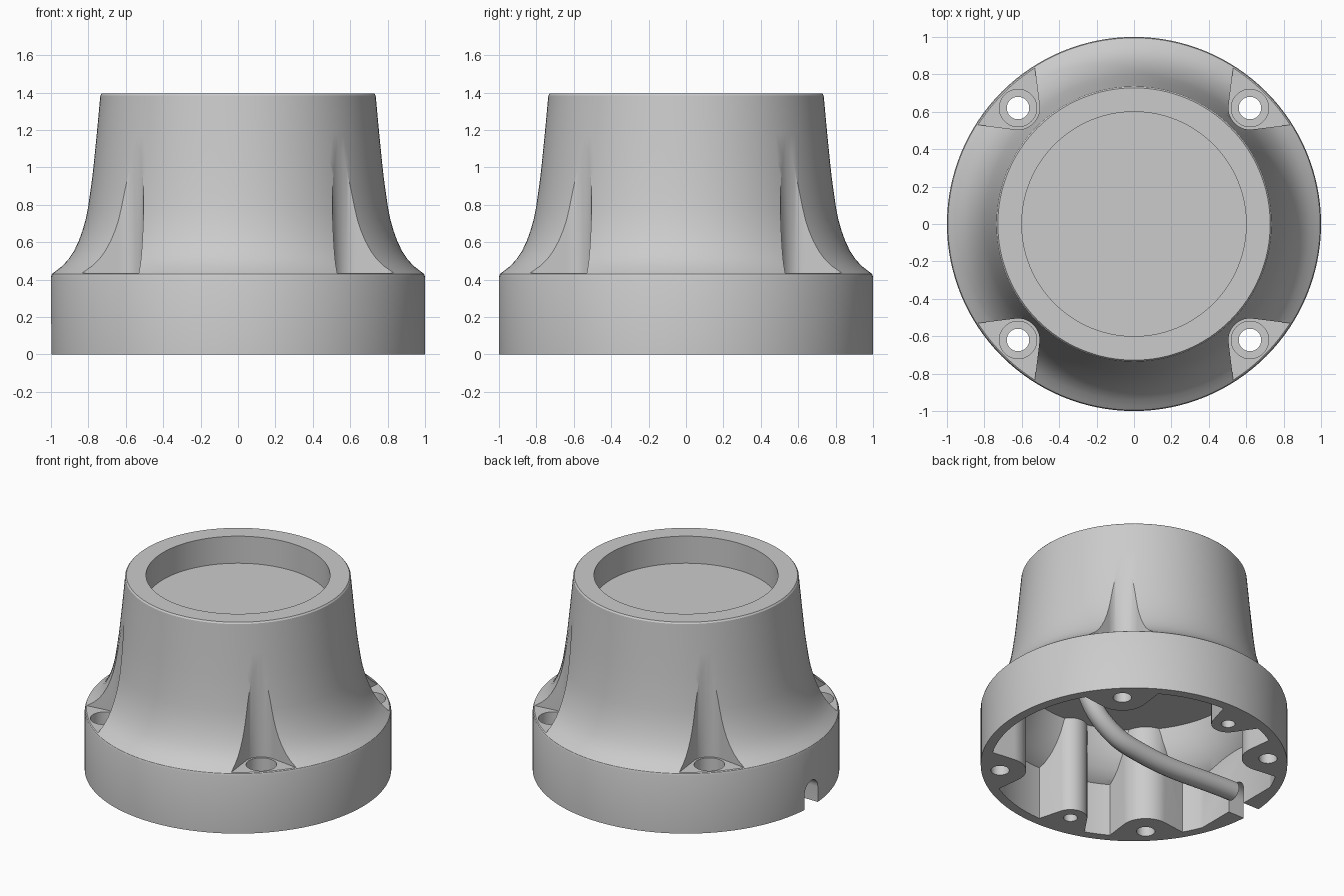
import bpy, bmesh
from math import sin, cos, pi, radians, atan2, hypot

if "Cube" in bpy.data.objects:
    bpy.data.objects.remove(bpy.data.objects["Cube"])

SEG = 128


def make(name, bm):
    bmesh.ops.recalc_face_normals(bm, faces=bm.faces)
    me = bpy.data.meshes.new(name)
    bm.to_mesh(me)
    bm.free()
    ob = bpy.data.objects.new(name, me)
    bpy.context.collection.objects.link(ob)
    return ob


def lathe(name, profile):
    """Closed solid of revolution from (radius, z) points, capped at both ends."""
    bm = bmesh.new()
    rings = [[bm.verts.new((r * cos(2 * pi * i / SEG), r * sin(2 * pi * i / SEG), z))
              for i in range(SEG)] for r, z in profile]
    for a, b in zip(rings, rings[1:]):
        for i in range(SEG):
            j = (i + 1) % SEG
            bm.faces.new((a[i], a[j], b[j], b[i]))
    bm.faces.new(rings[0])
    bm.faces.new(rings[-1])
    return make(name, bm)


def prism(name, pts, z0, z1):
    bm = bmesh.new()
    low = [bm.verts.new((x, y, z0)) for x, y in pts]
    top = [bm.verts.new((x, y, z1)) for x, y in pts]
    n = len(pts)
    for i in range(n):
        j = (i + 1) % n
        bm.faces.new((low[i], low[j], top[j], top[i]))
    bm.faces.new(low)
    bm.faces.new(top)
    return make(name, bm)


def disc(x, y, r, n=40):
    return [(x + r * cos(2 * pi * i / n), y + r * sin(2 * pi * i / n)) for i in range(n)]


def scallop(x, y, r, flare, reach=0.3):
    """Round nose at (x, y) whose sides flare outwards, away from the centre."""
    f, n, t = radians(flare), 20, atan2(y, x)
    start, end = pi / 2 + f, 3 * pi / 2 - f
    arc = [(r * cos(a), r * sin(a)) for a in
           [start + (end - start) * i / n for i in range(n + 1)]]
    v = arc[0][1] + (reach - arc[0][0]) * sin(f) / cos(f)
    local = [(reach, v)] + arc + [(reach, -v)]
    return [(x + u * cos(t) - w * sin(t), y + u * sin(t) + w * cos(t)) for u, w in local]


def cut(target, cutter):
    mod = target.modifiers.new("cut", 'BOOLEAN')
    mod.operation = 'DIFFERENCE'
    mod.solver = 'EXACT'
    mod.object = cutter
    bpy.context.view_layer.objects.active = target
    bpy.ops.object.modifier_apply(modifier=mod.name)
    bpy.data.objects.remove(cutter, do_unlink=True)


def smooth(ob):
    bpy.ops.object.select_all(action='DESELECT')
    ob.select_set(True)
    bpy.context.view_layer.objects.active = ob
    bpy.ops.object.shade_smooth_by_angle(angle=radians(30))


screws = [(sx * 0.62, sy * 0.62) for sx in (-1, 1) for sy in (-1, 1)]
studs = [(-0.13, -0.8), (-0.13, 0.8)]

# Outer shell: drum base flaring into a tapered neck
housing = lathe("housing", [
    (1.0, 0), (1.0, 0.415), (0.995, 0.43), (0.975, 0.445), (0.94, 0.472), (0.905, 0.51),
    (0.877, 0.553), (0.852, 0.605), (0.832, 0.66), (0.815, 0.72), (0.802, 0.785),
    (0.791, 0.86), (0.78, 0.94), (0.77, 1.03), (0.755, 1.18), (0.736, 1.385), (0.728, 1.395)])

# Hollow underside, leaving screw columns, stud columns and a flat cable pad
cavity = lathe("cavity", [
    (0.935, -0.1), (0.935, 0.38), (0.9, 0.40), (0.85, 0.45), (0.805, 0.52),
    (0.77, 0.60), (0.745, 0.69)])
for p in screws:
    cut(cavity, prism("column", scallop(*p, 0.17, 38), -0.2, 0.9))
for p in studs:
    cut(cavity, prism("column", scallop(*p, 0.11, 25), -0.2, 0.9))
cut(cavity, prism("pad", [(-1.2, -0.5), (-0.87, -0.5), (-0.87, 0.5), (-1.2, 0.5)], -0.2, 0.47))
cut(housing, cavity)

# Recess in the top
cut(housing, lathe("recess", [(0.6, 1.2), (0.6, 1.6)]))

# Screw pockets with counterbores and through holes
for p in screws:
    cut(housing, prism("pocket", scallop(*p, 0.115, 38), 0.435, 1.25))
    cut(housing, prism("counterbore", disc(*p, 0.1), 0.31, 0.5))
    cut(housing, prism("hole", disc(*p, 0.06), -0.1, 0.4))

# Blind holes in the stud columns
for p in studs:
    cut(housing, prism("stud_hole", disc(*p, 0.045), -0.1, 0.3))

# Round-topped cable slot through the -x wall
bm = bmesh.new()
outline = [(-0.075, -0.1)] + [(-0.075 * cos(pi * i / 16), 0.11 + 0.075 * sin(pi * i / 16))
                              for i in range(17)] + [(0.075, -0.1)]
ends = [[bm.verts.new((x, y, z)) for y, z in outline] for x in (-1.1, -0.8)]
for i in range(len(outline)):
    j = (i + 1) % len(outline)
    bm.faces.new((ends[0][i], ends[0][j], ends[1][j], ends[1][i]))
for e in ends:
    bm.faces.new(e)
cut(housing, make("slot", bm))
smooth(housing)

# Cable bending from the ceiling towards the slot
cu = bpy.data.curves.new("cable", 'CURVE')
cu.dimensions = '3D'
cu.bevel_depth = 0.065
cu.bevel_resolution = 6
cu.use_fill_caps = True
path = [(-0.84, 0.11), (-0.05, 0.11), (0.2, 0.18), (0.38, 0.36), (0.47, 0.72)]
sp = cu.splines.new('BEZIER')
sp.bezier_points.add(len(path) - 1)
for b, (x, z) in zip(sp.bezier_points, path):
    b.co = (x, 0, z)
    b.handle_left_type = b.handle_right_type = 'AUTO'
cable = bpy.data.objects.new("cable", cu)
bpy.context.collection.objects.link(cable)
bpy.ops.object.select_all(action='DESELECT')
cable.select_set(True)
bpy.context.view_layer.objects.active = cable
bpy.ops.object.convert(target='MESH')
smooth(bpy.context.view_layer.objects.active)
